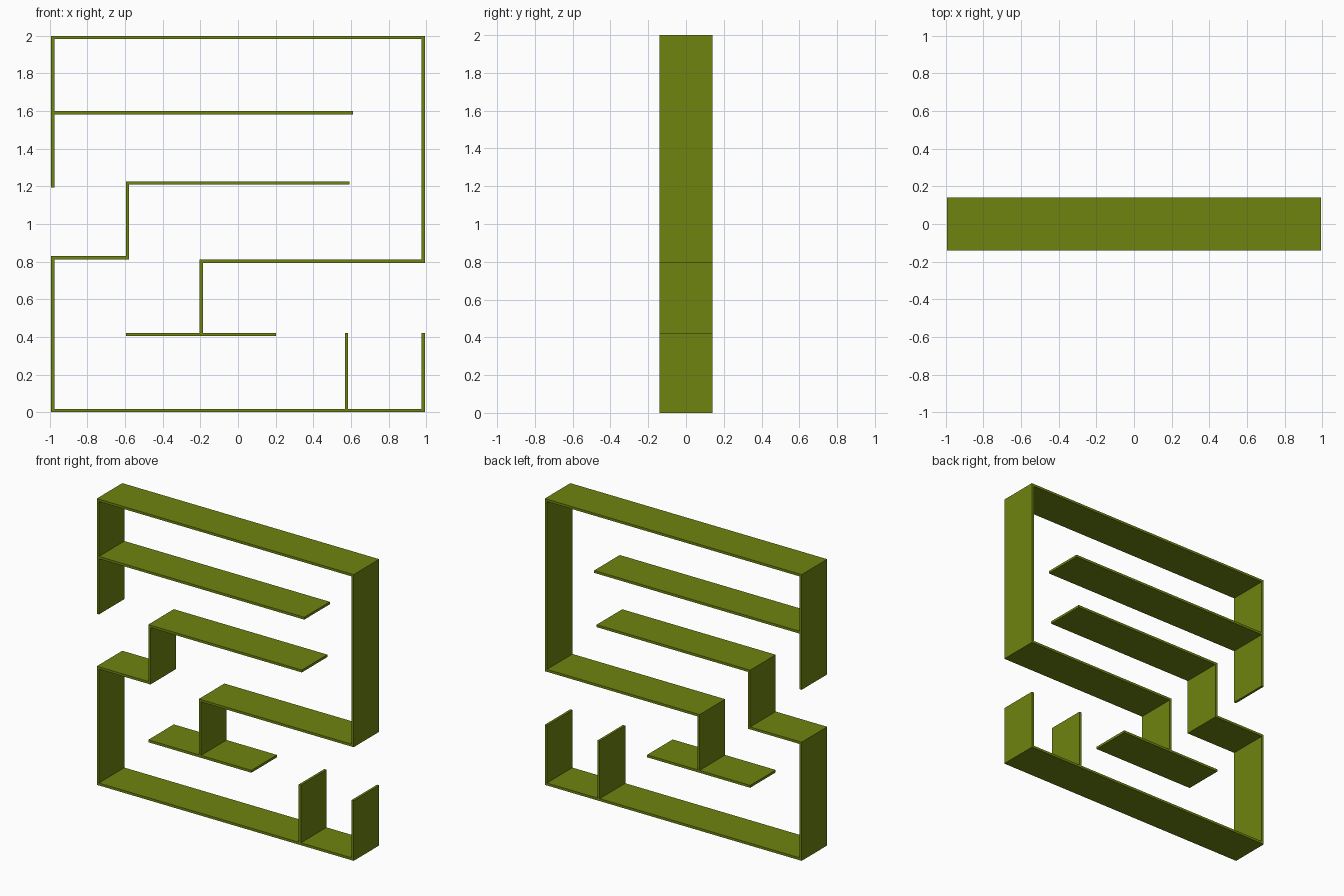
import bpy

if "Cube" in bpy.data.objects:
    bpy.data.objects.remove(bpy.data.objects["Cube"])

T = 0.017            # board thickness
DEPTH = 0.282        # board depth along y
W = 0.993            # half width of the outer frame

mat = bpy.data.materials.new("olive_green")
mat.diffuse_color = (0.156, 0.23, 0.005, 1)
mat.use_nodes = True
mat.node_tree.nodes["Principled BSDF"].inputs["Base Color"].default_value = mat.diffuse_color


def board(name, x0, x1, z0, z1):
    """Flat board filling a rectangle in the front plane."""
    bpy.ops.mesh.primitive_cube_add(size=1, location=((x0 + x1) / 2, 0, (z0 + z1) / 2))
    ob = bpy.context.object
    ob.name = name
    ob.scale = (x1 - x0, DEPTH, z1 - z0)
    bpy.ops.object.transform_apply(location=False, rotation=False, scale=True)
    ob.data.materials.append(mat)


def shelf(name, x0, x1, top):
    board(name, x0, x1, top - T, top)


def panel(name, x0, z0, z1):
    board(name, x0, x0 + T, z0, z1)


# horizontal boards: left end, right end, top height
shelf("top_board", -W, W, 2.0)
shelf("upper_shelf", -W + T, 0.611, 1.600)
shelf("middle_shelf", -0.595, 0.592, 1.226)
shelf("left_step_shelf", -W, -0.578, 0.829)
shelf("right_step_shelf", -0.204, W, 0.811)
shelf("low_shelf", -0.595, 0.202, 0.421)
shelf("bottom_board", -W, W, T)

# upright boards: left edge, bottom, top
panel("upper_left_side", -W, 1.195, 2.0 - T)
panel("lower_left_side", -W, T, 0.829 - T)
panel("upper_right_side", W - T, 0.811, 2.0 - T)
panel("lower_right_side", W - T, T, 0.420)
panel("left_step_upright", -0.595, 0.829, 1.226 - T)
panel("right_step_upright", -0.204, 0.421, 0.811 - T)
panel("bottom_divider", 0.568, T, 0.420)
